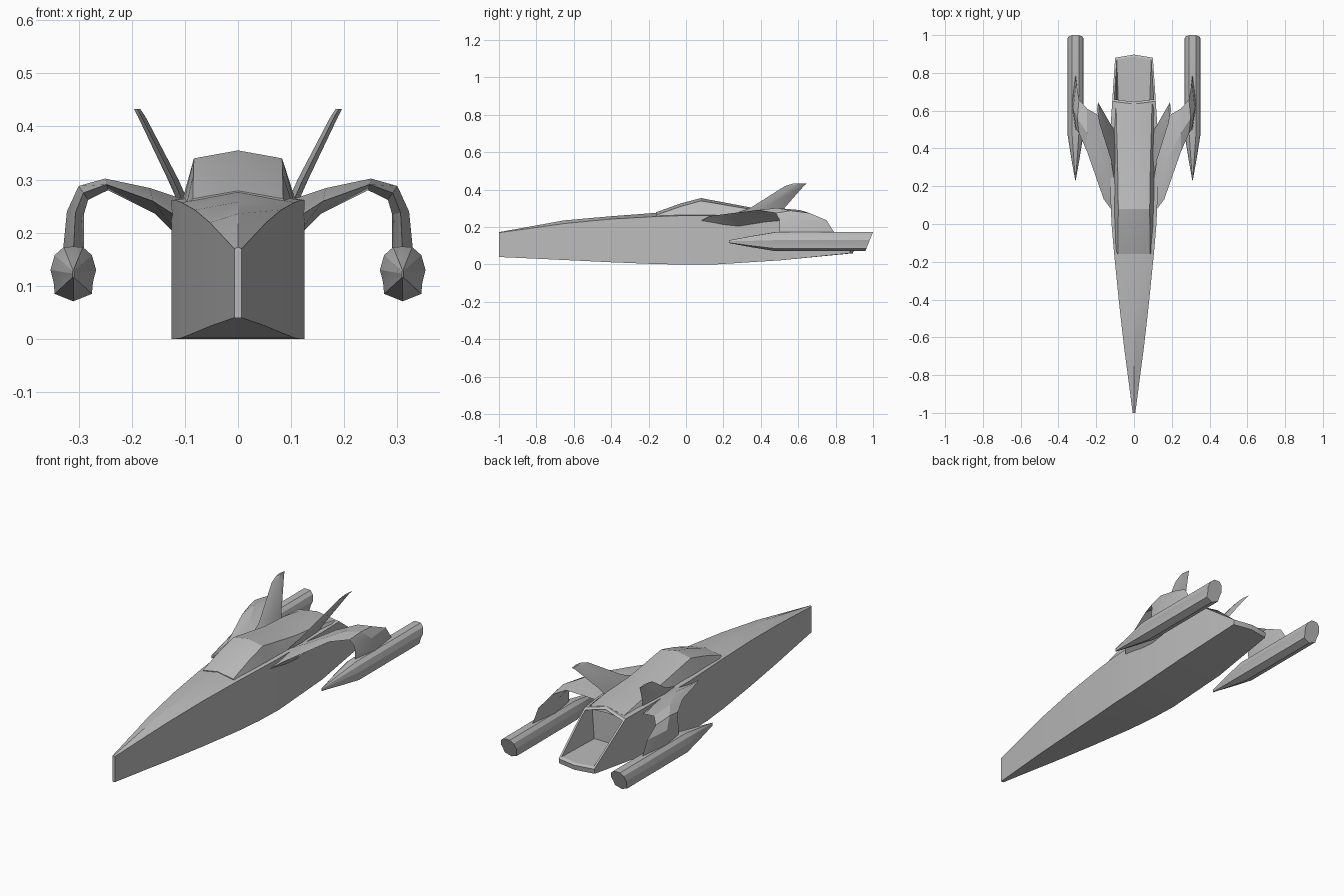
import bpy, bmesh, math
from mathutils import Vector

cube = bpy.data.objects.get("Cube")
if cube:
    bpy.data.objects.remove(cube, do_unlink=True)

grey = bpy.data.materials.new("hull_grey")
grey.use_nodes = True
COLOUR = (0.5, 0.5, 0.5, 1)
grey.diffuse_color = COLOUR
grey.node_tree.nodes["Principled BSDF"].inputs["Base Color"].default_value = COLOUR


def loft(name, rings, mirrored=False):
    """Skin a list of closed rings, cap both ends, optionally mirror across x."""
    bm = bmesh.new()
    loops = [[bm.verts.new(p) for p in ring] for ring in rings]
    for a, b in zip(loops, loops[1:]):
        for i in range(len(a)):
            j = (i + 1) % len(a)
            bm.faces.new((a[i], a[j], b[j], b[i]))
    bm.faces.new(loops[0])
    bm.faces.new(loops[-1])
    bmesh.ops.remove_doubles(bm, verts=bm.verts, dist=0.0005)
    bmesh.ops.recalc_face_normals(bm, faces=bm.faces)
    mesh = bpy.data.meshes.new(name)
    bm.to_mesh(mesh)
    bm.free()
    mesh.materials.append(grey)
    obj = bpy.data.objects.new(name, mesh)
    bpy.context.collection.objects.link(obj)
    bpy.ops.object.select_all(action="DESELECT")
    obj.select_set(True)
    bpy.context.view_layer.objects.active = obj
    bpy.ops.object.shade_smooth_by_angle(angle=math.radians(22))
    if mirrored:
        obj.modifiers.new("both_sides", "MIRROR").use_mirror_merge = False
    return obj


def symmetric(half):
    """Close a half section whose first (and maybe last) point lies on x = 0."""
    return half + [(-x, y, z) for x, y, z in reversed(half) if x > 0]


# Hull: y, half width, ridge height, side top height, bottom height
stations = [
    (-1.0, 0.007, 0.173, 0.170, 0.040),
    (-0.8, 0.033, 0.209, 0.198, 0.031),
    (-0.65, 0.053, 0.236, 0.219, 0.024),
    (-0.4, 0.081, 0.258, 0.243, 0.012),
    (-0.15, 0.106, 0.277, 0.257, 0.002),
    (0.0, 0.119, 0.277, 0.262, 0.0),
    (0.15, 0.125, 0.277, 0.262, 0.0),
    (0.5, 0.125, 0.277, 0.262, 0.022),
]
hull = [symmetric([(0, y, ridge), (w, y, top), (w, y, low + 0.03), (w, y, low), (0, y, low)])
        for y, w, ridge, top, low in stations]

# Slanted tail with a thin rim, a bottom lip and a recessed exhaust
ridge, shoulder = (0, 0.635, 0.283), (0.115, 0.65, 0.256)
corner, lip = (0.10, 0.88, 0.085), (0, 0.897, 0.085)
hull.append(symmetric([ridge, shoulder, corner, (0.10, 0.875, 0.06), (0, 0.893, 0.06)]))
rim = symmetric([ridge, shoulder, corner, corner, lip])
centre = Vector((0, 0.765, 0.17))
inner = [tuple(centre + (Vector(p) - centre) * 0.91) for p in rim]
hull += [rim, inner, [(x * 0.9, 0.62, z) for x, y, z in inner]]
loft("hull", hull)

# Canopy and dorsal spine: y, ridge, shoulder half width, shoulder height, base half width
spine = [
    (-0.16, 0.279, 0.085, 0.264, 0.098),
    (-0.03, 0.326, 0.084, 0.310, 0.104),
    (0.08, 0.355, 0.083, 0.340, 0.108),
    (0.34, 0.306, 0.087, 0.296, 0.112),
    (0.5, 0.295, 0.092, 0.284, 0.112),
    (0.634, 0.284, 0.095, 0.262, 0.110),
]
loft("canopy", [symmetric([(0, y, r), (sw, y, sz), (bw, y + 0.01, 0.25), (0, y, 0.25)])
                for y, r, sw, sz, bw in spine])

# Arched wings: outer x, z, inner x, z, leading y, trailing y
arch = [
    (0.10, 0.262, 0.10, 0.180, 0.05, 0.50),
    (0.165, 0.284, 0.155, 0.235, 0.13, 0.56),
    (0.25, 0.302, 0.245, 0.280, 0.38, 0.61),
    (0.30, 0.288, 0.282, 0.262, 0.48, 0.66),
    (0.322, 0.24, 0.290, 0.235, 0.50, 0.75),
    (0.33, 0.16, 0.290, 0.160, 0.50, 0.80),
]
wing = []
for ox, oz, ix, iz, lead, trail in arch:
    mid = lead + (trail - lead) * 0.45
    mx, mz = (ox + ix) / 2, (oz + iz) / 2
    wing.append([(mx, lead, mz), (ox, mid, oz), (mx, trail, mz), (ix, mid, iz)])
loft("wing", wing, mirrored=True)

# Tail fins leaning outwards: x, z, leading y, trailing y, half thickness
fins = [
    (0.10, 0.25, 0.20, 0.49, 0.010),
    (0.122, 0.30, 0.34, 0.525, 0.010),
    (0.182, 0.42, 0.53, 0.63, 0.007),
    (0.190, 0.433, 0.575, 0.645, 0.006),
]
loft("tail_fin", [[(x, lead, z), (x + t, lead * 0.6 + trail * 0.4, z), (x, trail, z),
                   (x - t, lead * 0.6 + trail * 0.4, z)]
                  for x, z, lead, trail, t in fins], mirrored=True)

# Engine pods: round top, flared keel, slanted rear end
section = symmetric([(0, 0, 0.174), (0.018, 0, 0.173), (0.035, 0, 0.158), (0.043, 0, 0.13),
                     (0.037, 0, 0.107), (0.035, 0, 0.085), (0, 0, 0.071)])
pod = []
for y, sx, sz in [(0.23, 0.03, 0.15), (0.35, 0.52, 0.58), (0.48, 1, 1), (1.0, 1, 1)]:
    slant = 0.4 if y == 1.0 else 0
    pod.append([(0.31 + x * sx, y - slant * (0.174 - z), 0.122 + (z - 0.122) * sz)
                for x, _, z in section])
loft("engine_pod", pod, mirrored=True)
